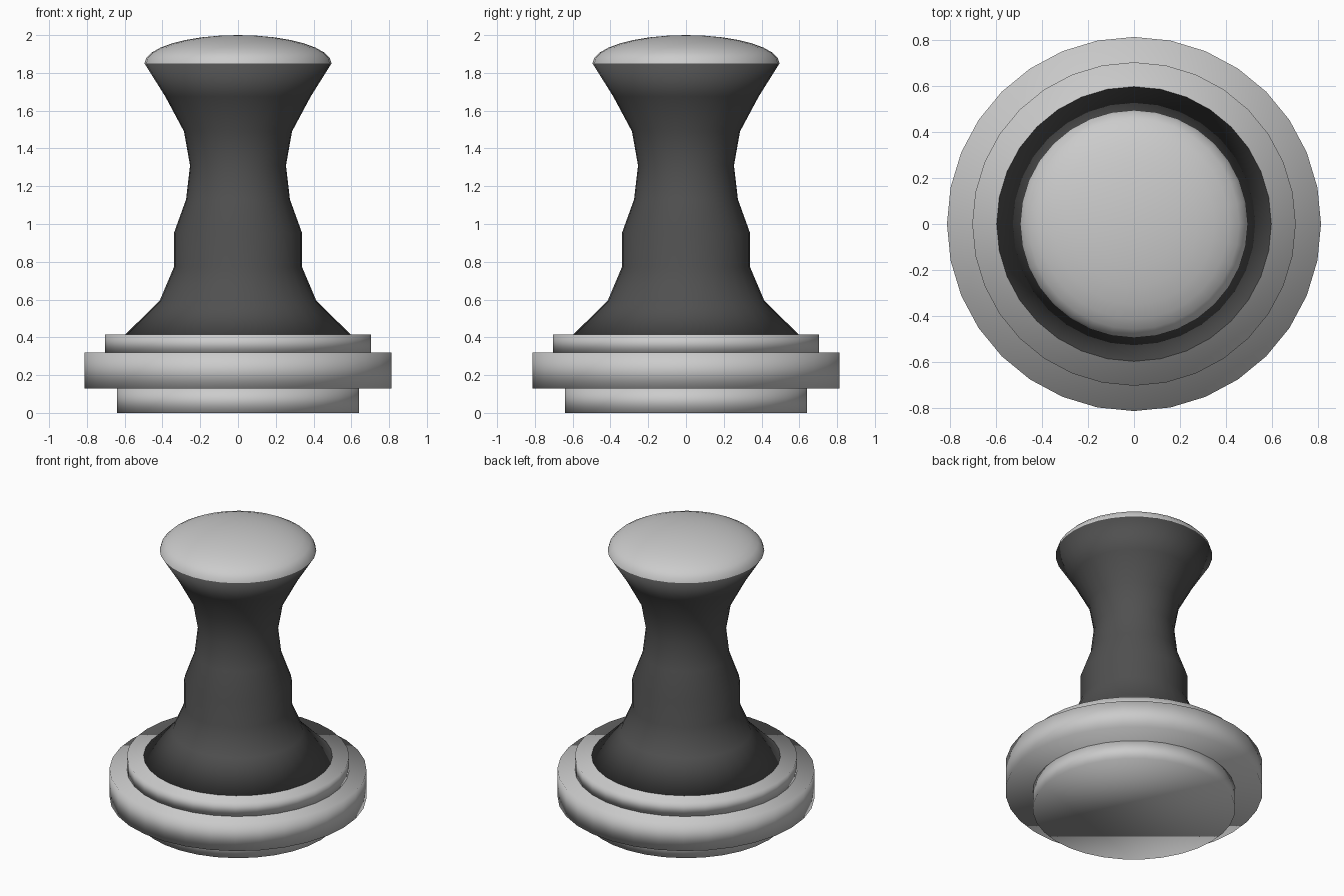
import bpy, bmesh, math

if "Cube" in bpy.data.objects:
    bpy.data.objects.remove(bpy.data.objects["Cube"])

SEG = 32


def lathe(name, profile, close_bottom=True, color=None):
    """Revolve (radius, z) points, bottom to top; radius 0 makes a pole."""
    bm = bmesh.new()
    rings = []
    for r, z in profile:
        if r == 0:
            rings.append([bm.verts.new((0, 0, z))])
        else:
            rings.append([bm.verts.new((r * math.cos(2 * math.pi * i / SEG),
                                        r * math.sin(2 * math.pi * i / SEG), z))
                          for i in range(SEG)])
    for a, b in zip(rings, rings[1:]):
        for i in range(SEG):
            j = (i + 1) % SEG
            if len(b) == 1:
                bm.faces.new((a[i], a[j], b[0]))
            else:
                bm.faces.new((a[i], a[j], b[j], b[i]))
    if close_bottom:
        bm.faces.new(rings[0][::-1])
    if len(rings[-1]) > 1:
        bm.faces.new(rings[-1])
    for f in bm.faces:
        f.smooth = True
    mesh = bpy.data.meshes.new(name)
    bm.to_mesh(mesh)
    bm.free()
    obj = bpy.data.objects.new(name, mesh)
    bpy.context.collection.objects.link(obj)
    if color:
        mat = bpy.data.materials.new(name + "_material")
        mat.diffuse_color = color
        mat.use_nodes = True
        mat.node_tree.nodes["Principled BSDF"].inputs["Base Color"].default_value = mat.diffuse_color
        mesh.materials.append(mat)
    return obj


# Stacked base discs
for name, r, z0, z1 in (("base_foot", 0.64, 0.0, 0.13),
                        ("base_flange", 0.813, 0.13, 0.32),
                        ("base_collar", 0.703, 0.32, 0.415)):
    lathe(name, [(r, z0), (r, z1)])

# Dark waisted handle
lathe("handle", [(0.597, 0.415), (0.415, 0.593), (0.34, 0.77), (0.34, 0.95),
                 (0.275, 1.13), (0.254, 1.31), (0.286, 1.49), (0.385, 1.675),
                 (0.495, 1.85)], color=(0.08, 0.08, 0.08, 1))

# Domed top cap
dome = [(0.495 * math.cos(math.pi / 16 * k), 1.85 + 0.15 * math.sin(math.pi / 16 * k))
        for k in range(8)]
lathe("top_cap", dome + [(0, 2.0)], close_bottom=False)
